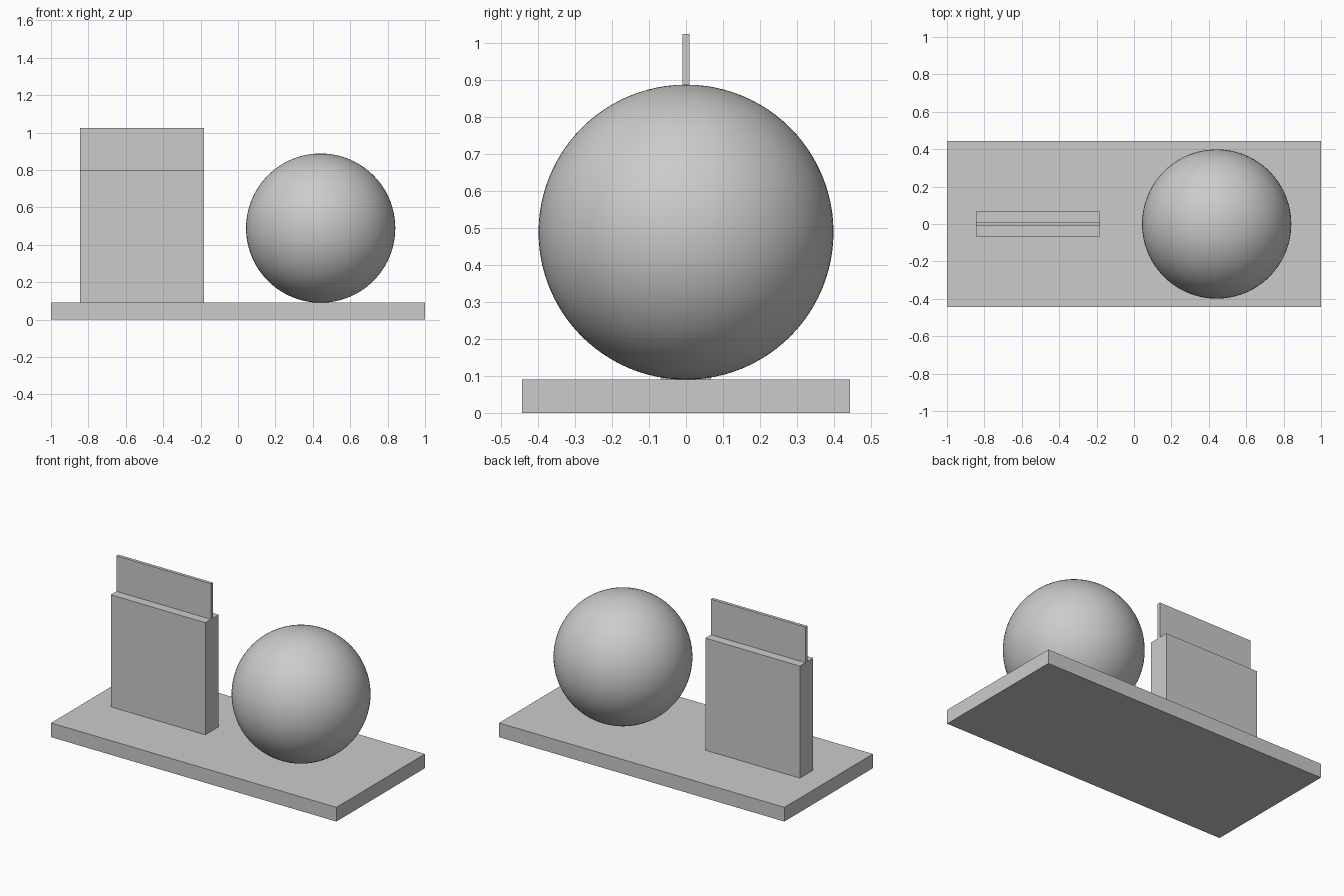
import bpy

if "Cube" in bpy.data.objects:
    bpy.data.objects.remove(bpy.data.objects["Cube"])


def box(name, x, y, z):
    """Axis-aligned box from (min, max) ranges."""
    bpy.ops.mesh.primitive_cube_add(size=1, location=[sum(r) / 2 for r in (x, y, z)])
    ob = bpy.context.object
    ob.name = name
    ob.scale = [r[1] - r[0] for r in (x, y, z)]
    bpy.ops.object.transform_apply(location=False, rotation=False, scale=True)
    return ob


BASE_TOP = 0.09
BLOCK_TOP = 0.80
BLOCK_X = (-0.845, -0.182)
RADIUS = 0.399

# Flat base slab
box("base", (-1, 1), (-0.443, 0.443), (0, BASE_TOP))

# Upright block with a thin sheet rising from its top
box("upright_block", BLOCK_X, (-0.067, 0.067), (BASE_TOP, BLOCK_TOP))
box("thin_sheet", BLOCK_X, (-0.01, 0.01), (BLOCK_TOP, 1.025))

# Ball resting on the base
bpy.ops.mesh.primitive_uv_sphere_add(segments=96, ring_count=48, radius=RADIUS,
                                     location=(0.442, 0, BASE_TOP + RADIUS))
ball = bpy.context.object
ball.name = "ball"
bpy.ops.object.shade_smooth()
